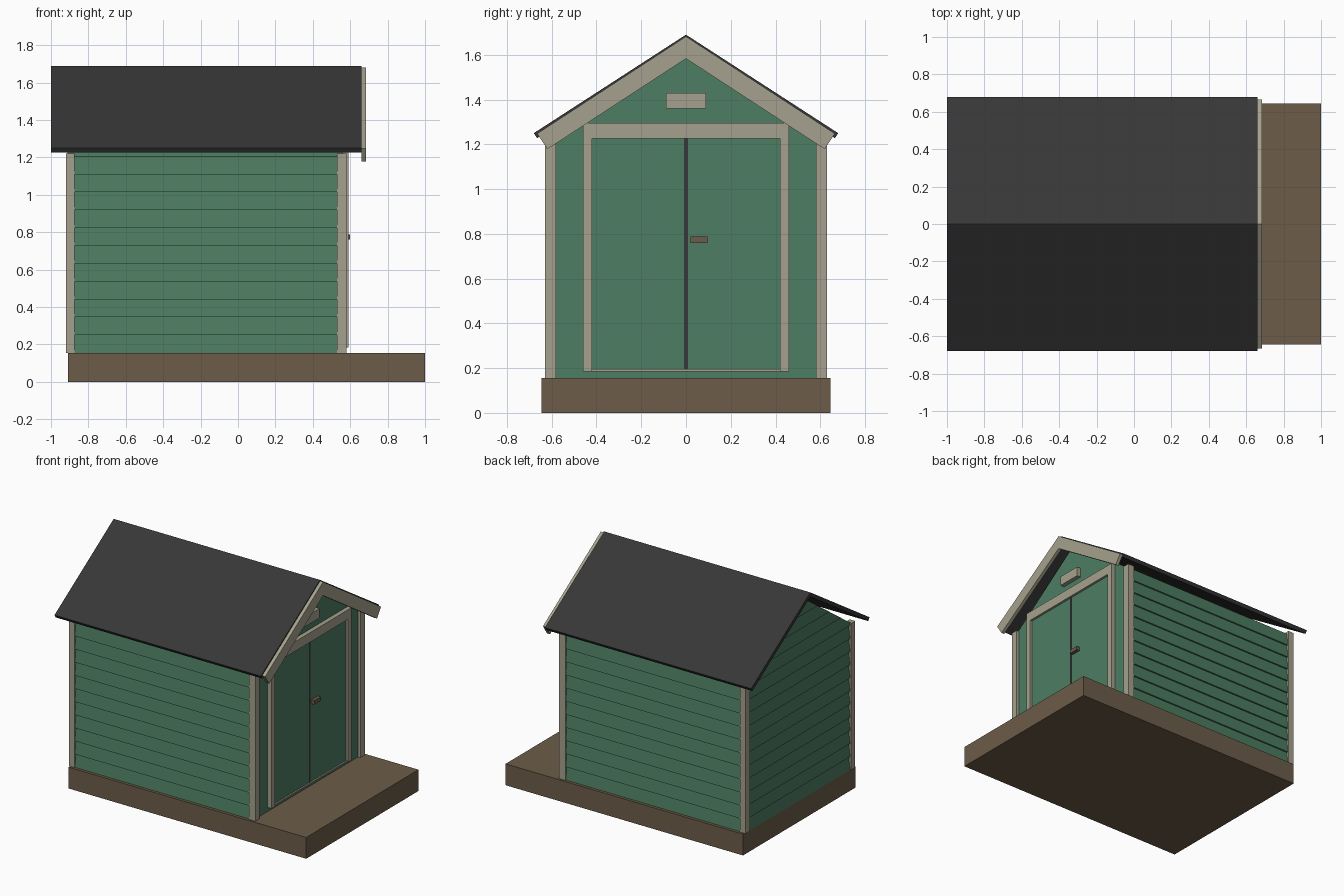
import bpy, bmesh
from mathutils import Vector

cube = bpy.data.objects.get("Cube")
if cube:
    bpy.data.objects.remove(cube, do_unlink=True)


def material(name, hex_code):
    srgb = [int(hex_code[i:i + 2], 16) / 255 for i in (0, 2, 4)]
    rgb = [((c + 0.055) / 1.055) ** 2.4 if c > 0.04 else c / 12.92 for c in srgb]
    m = bpy.data.materials.new(name)
    m.use_nodes = True
    m.diffuse_color = (*rgb, 1)
    m.node_tree.nodes["Principled BSDF"].inputs["Base Color"].default_value = (*rgb, 1)
    return m


GREEN = material("green paint", "4d7d62")
TRIM = material("beige trim", "a6a18e")
WOOD = material("brown wood", "6c5c49")
ROOF = material("dark roofing", "373737")


def finish(name, bm, mat):
    bmesh.ops.recalc_face_normals(bm, faces=bm.faces)
    mesh = bpy.data.meshes.new(name)
    bm.to_mesh(mesh)
    bm.free()
    mesh.materials.append(mat)
    ob = bpy.data.objects.new(name, mesh)
    bpy.context.collection.objects.link(ob)
    return ob


def add_prism(bm, points, along):
    """Extrude a closed outline of 3D points along a vector."""
    face = bm.faces.new([bm.verts.new(p) for p in points])
    ext = bmesh.ops.extrude_face_region(bm, geom=[face])
    verts = [v for v in ext["geom"] if isinstance(v, bmesh.types.BMVert)]
    bmesh.ops.translate(bm, verts=verts, vec=along)


def profile(name, yz, x0, x1, mat):
    """Extrude a y-z outline from x0 to x1."""
    bm = bmesh.new()
    add_prism(bm, [(x0, y, z) for y, z in yz], (x1 - x0, 0, 0))
    return finish(name, bm, mat)


def box(name, x0, x1, y0, y1, z0, z1, mat):
    return profile(name, [(y0, z0), (y1, z0), (y1, z1), (y0, z1)], x0, x1, mat)


BACK, FRONT = -0.9, 0.56      # end walls
HALF = 0.61                   # half width of the body
FLOOR, EAVE, APEX = 0.155, 1.205, 1.64
BOARDS = 11
PITCH = (EAVE - FLOOR) / BOARDS
LAP = 0.014

# Platform and solid body
box("platform", -0.91, 1.0, -0.645, 0.645, 0, FLOOR, WOOD)
profile("shed_body", [(-HALF, FLOOR), (HALF, FLOOR), (HALF, EAVE), (0, APEX), (-HALF, EAVE)],
        BACK, FRONT, GREEN)


def wedge(bm, origin, outward, along, z):
    """One lapped board, thick at its lower edge."""
    o = Vector(origin)
    out = Vector(outward) * LAP
    lo, hi = Vector((0, 0, z)), Vector((0, 0, z + PITCH))
    add_prism(bm, [o + lo, o + lo + out, o + hi + out * 0.15, o + hi], along)


# Side siding
for name, s in (("right_siding", -1), ("left_siding", 1)):
    bm = bmesh.new()
    for i in range(BOARDS):
        wedge(bm, (BACK, s * HALF, 0), (0, s, 0), (FRONT - BACK, 0, 0), FLOOR + i * PITCH)
    finish(name, bm, GREEN)

# Back siding, trimmed to the gable slopes
bm = bmesh.new()
for i in range(int((APEX - FLOOR) / PITCH)):
    wedge(bm, (BACK, -HALF, 0), (-1, 0, 0), (0, 2 * HALF, 0), FLOOR + i * PITCH)
for s in (-1, 1):
    cut = bmesh.ops.bisect_plane(
        bm, geom=bm.verts[:] + bm.edges[:] + bm.faces[:], plane_co=(0, 0, APEX),
        plane_no=(0, s * (APEX - EAVE), HALF), clear_outer=True)
    edges = [e for e in cut["geom_cut"] if isinstance(e, bmesh.types.BMEdge)]
    bmesh.ops.holes_fill(bm, edges=edges)
finish("back_siding", bm, GREEN)

# Corner posts
for xn, x0, x1 in (("back", -0.92, -0.875), ("front", 0.53, 0.58)):
    for yn, s in (("right", -1), ("left", 1)):
        box(f"{xn}_{yn}_corner_post", x0, x1, min(s * 0.58, s * 0.63),
            max(s * 0.58, s * 0.63), FLOOR, 1.22, TRIM)


def gable_band(name, apex, end_y, end_z, depth, x0, x1, mat):
    """An upside-down V with ends cut square to the slope."""
    slope = Vector((end_y, end_z - apex)).normalized()
    inward = Vector((slope.y, -slope.x)) * depth
    drop = depth / slope.x
    foot = (end_y + inward.x, end_z + inward.y)
    half = [(end_y, end_z), foot]
    pts = [(0, apex)] + half + [(0, apex - drop)] + [(-y, z) for y, z in reversed(half)]
    profile(name, pts, x0, x1, mat)


# Roof and front gable boards
gable_band("roof", 1.69, 0.68, 1.25, 0.027, -1.0, 0.66, ROOF)
gable_band("front_gable_boards", 1.682, 0.665, 1.248, 0.083, 0.66, 0.685, TRIM)

# Double door with frame
for yn, y0, y1 in (("right", -0.42, -0.008), ("left", 0.008, 0.42)):
    box(f"{yn}_door", FRONT - 0.01, 0.575, y0, y1, 0.195, 1.225, GREEN)
box("door_gap", FRONT - 0.01, 0.577, -0.008, 0.008, 0.195, 1.225, ROOF)
for yn, y0, y1 in (("right", -0.46, -0.42), ("left", 0.42, 0.46)):
    box(f"{yn}_door_trim", FRONT - 0.01, 0.592, y0, y1, 0.185, 1.225, TRIM)
box("top_door_trim", FRONT - 0.01, 0.592, -0.46, 0.46, 1.225, 1.295, TRIM)
box("door_sill", FRONT - 0.01, 0.585, -0.42, 0.42, 0.185, 0.195, TRIM)
box("door_handle", 0.57, 0.6, 0.02, 0.095, 0.76, 0.788, WOOD)

# Gable vent
box("gable_vent", FRONT - 0.01, 0.592, -0.09, 0.09, 1.36, 1.43, TRIM)
